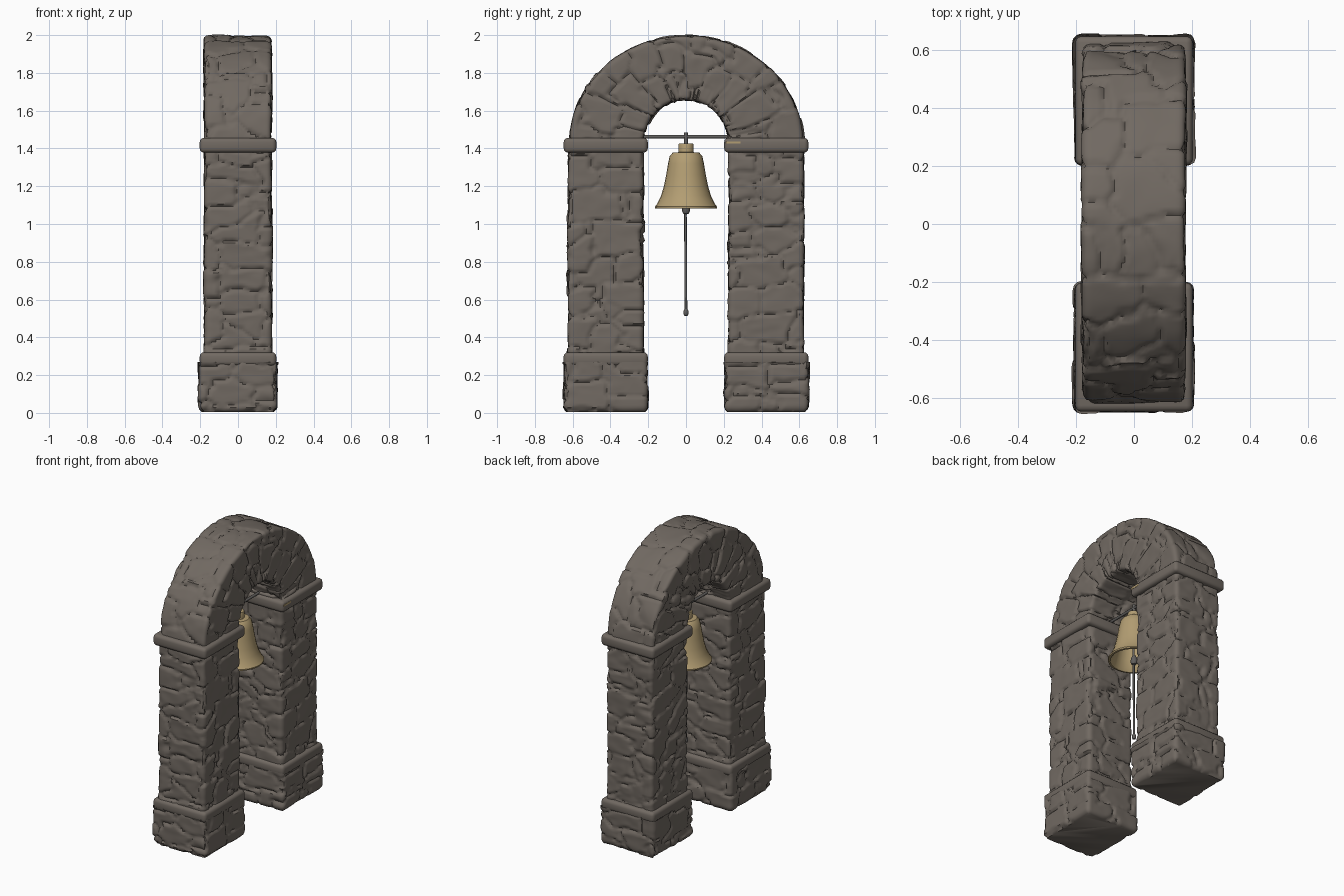
import bpy, bmesh, math
from mathutils import Vector, noise

if "Cube" in bpy.data.objects:
    bpy.data.objects.remove(bpy.data.objects["Cube"])


def material(name, rgb):
    m = bpy.data.materials.new(name)
    m.diffuse_color = (*rgb, 1)
    m.use_nodes = True
    m.node_tree.nodes["Principled BSDF"].inputs["Base Color"].default_value = m.diffuse_color
    return m


STONE = material("grey brown stone", (0.165, 0.142, 0.122))
BRASS = material("dull brass", (0.45, 0.34, 0.17))
IRON = material("dark iron", (0.12, 0.115, 0.11))


def finish(name, bm, mat, angle=40):
    bmesh.ops.recalc_face_normals(bm, faces=bm.faces)
    me = bpy.data.meshes.new(name)
    bm.to_mesh(me)
    bm.free()
    ob = bpy.data.objects.new(name, me)
    bpy.context.collection.objects.link(ob)
    me.materials.append(mat)
    bpy.ops.object.select_all(action='DESELECT')
    ob.select_set(True)
    bpy.context.view_layer.objects.active = ob
    bpy.ops.object.shade_smooth_by_angle(angle=math.radians(angle))
    return ob


# Rough masonry relief: raised, slightly tilted stones with narrow joints
def relief(p, seed):
    q = Vector((p.x / 0.23, p.y / 0.23, p.z / 0.14)) + Vector((seed * 7.3, seed * 3.1, seed * 5.7))
    q += 0.16 * noise.noise_vector(q * 1.4)
    dist, pts = noise.voronoi(q, distance_metric='CHEBYCHEV')
    gap = min(1, (dist[1] - dist[0]) / 0.13)
    rnd = noise.cell_vector(pts[0] * 9.7) - Vector((0.5, 0.5, 0.5))
    tilt = (q - pts[0]).dot(rnd) * 0.012
    return 0.004 - 0.015 * (1 - gap) ** 2 + rnd.x * 0.007 + tilt + 0.003 * noise.noise(q * 3)


# Rounded rectangle outline with normals
def section(ha, hb, r=0.022, step=0.012):
    out = []
    corners = [(1, 1, 0), (-1, 1, 90), (-1, -1, 180), (1, -1, 270)]
    for i, (sa, sb, start) in enumerate(corners):
        ca, cb = sa * (ha - r), sb * (hb - r)
        for k in range(4):
            t = math.radians(start + 30 * k)
            out.append((ca + r * math.cos(t), cb + r * math.sin(t), math.cos(t), math.sin(t)))
        a, b, na, nb = out[-1]
        ta, tb, _ = corners[(i + 1) % 4]
        ea, eb = ta * (ha - r) + r * na, tb * (hb - r) + r * nb
        n = int(math.hypot(ea - a, eb - b) / step)
        out += [(a + (ea - a) * j / n, b + (eb - b) * j / n, na, nb) for j in range(1, n)]
    return out


# Loft the outline along t, displaced by the relief
def masonry(name, ring, ts, place, tex, seed, inset=lambda t: 0, cap=False):
    bm = bmesh.new()
    rows = []
    for t in ts:
        row = []
        for a, b, na, nb in ring:
            d = relief(tex(a, b, t), seed) - inset(t)
            row.append(bm.verts.new(place(a + na * d, b + nb * d, t)))
        rows.append(row)
    n = len(ring)
    for r0, r1 in zip(rows, rows[1:]):
        for i in range(n):
            j = (i + 1) % n
            bm.faces.new((r0[i], r0[j], r1[j], r1[i]))
    if cap:
        bm.faces.new(rows[0])
    return finish(name, bm, STONE, 50)


def span(lo, hi, n):
    return [lo + (hi - lo) * i / n for i in range(n + 1)]


def box(name, centre, size, mat, bevel=0):
    bm = bmesh.new()
    bmesh.ops.create_cube(bm, size=1)
    bmesh.ops.scale(bm, vec=size, verts=bm.verts)
    bmesh.ops.translate(bm, vec=centre, verts=bm.verts)
    if bevel:
        bmesh.ops.bevel(bm, geom=bm.edges[:], offset=bevel, segments=3, profile=0.5, affect='EDGES')
    return finish(name, bm, mat)


def lathe(name, profile, mat, sides=24, y=0):
    bm = bmesh.new()
    rows = [[bm.verts.new((r * math.cos(2 * math.pi * i / sides), y + r * math.sin(2 * math.pi * i / sides), z))
             for i in range(sides)] for r, z in profile]
    for r0, r1 in zip(rows, rows[1:]):
        for i in range(sides):
            j = (i + 1) % sides
            bm.faces.new((r0[i], r0[j], r1[j], r1[i]))
    bmesh.ops.remove_doubles(bm, verts=bm.verts, dist=1e-5)
    return finish(name, bm, mat)


def rod(name, p, q, radius, mat, sides=10):
    p, q = Vector(p), Vector(q)
    bm = bmesh.new()
    bmesh.ops.create_cone(bm, cap_ends=True, segments=sides, radius1=radius, radius2=radius, depth=(q - p).length)
    bmesh.ops.rotate(bm, verts=bm.verts, cent=(0, 0, 0), matrix=(q - p).to_track_quat('Z', 'Y').to_matrix())
    bmesh.ops.translate(bm, verts=bm.verts, vec=(p + q) / 2)
    return finish(name, bm, mat)


# Two pillars: block base, band, shaft and capital
for side, label in ((-1, "front"), (1, "back")):
    cy = side * 0.425
    place = lambda a, b, t: Vector((a, cy + b, t))
    tex = lambda a, b, t: Vector((a, cy + b, t))
    masonry(label + "_base", section(0.203, 0.22), span(0.005, 0.27, 22), place, tex, 1 + side,
            lambda t: 0.022 * max(0, 1 - t / 0.035) ** 2, cap=True)
    masonry(label + "_shaft", section(0.175, 0.197), span(0.29, 1.41, 92), place, tex, 5 + side)
    box(label + "_base_band", (0, cy, 0.285), (0.405, 0.445, 0.072), STONE, 0.022)
    box(label + "_capital", (0, cy, 1.417), (0.405, 0.445, 0.078), STONE, 0.022)


# Arch spanning the pillars
def arch_place(a, b, t):
    f = (b + 0.195) / 0.39
    return Vector((a, (0.228 + 0.39 * f) * math.cos(t), 1.42 + (0.237 + 0.338 * f) * math.sin(t)))


masonry("arch", section(0.175, 0.195), span(0, math.pi, 130), arch_place,
        lambda a, b, t: Vector((a, b, t * 0.43)), 9)

# Bell hanging rod and hook
rod("hanging_rod", (0, -0.25, 1.462), (0, 0.29, 1.462), 0.009, IRON)
rod("hook", (0, 0, 1.415), (0, 0, 1.485), 0.011, IRON)
box("brass_fleck", (0.2025, 0.25, 1.431), (0.003, 0.075, 0.012), BRASS)

# Hollow bell with crown
lathe("bell", [(0, 1.425), (0.038, 1.425), (0.04, 1.42), (0.04, 1.38), (0.07, 1.378), (0.086, 1.36),
               (0.095, 1.32), (0.105, 1.26), (0.117, 1.2), (0.132, 1.15), (0.152, 1.108),
               (0.164, 1.092), (0.163, 1.083), (0.15, 1.081), (0.135, 1.1), (0.118, 1.15),
               (0.1, 1.22), (0.085, 1.32), (0.06, 1.36), (0, 1.365)], BRASS)

# Clapper and pull cord
lathe("clapper", [(0, 1.12), (0.012, 1.115), (0.02, 1.09), (0.022, 1.07), (0.015, 1.055), (0, 1.05)], IRON, 12)
rod("pull_cord", (0, -0.005, 1.365), (0, 0, 0.53), 0.007, IRON)
lathe("cord_knob", [(0, 0.552), (0.009, 0.549), (0.014, 0.538), (0.014, 0.524), (0.009, 0.515), (0, 0.512)], IRON, 12)
